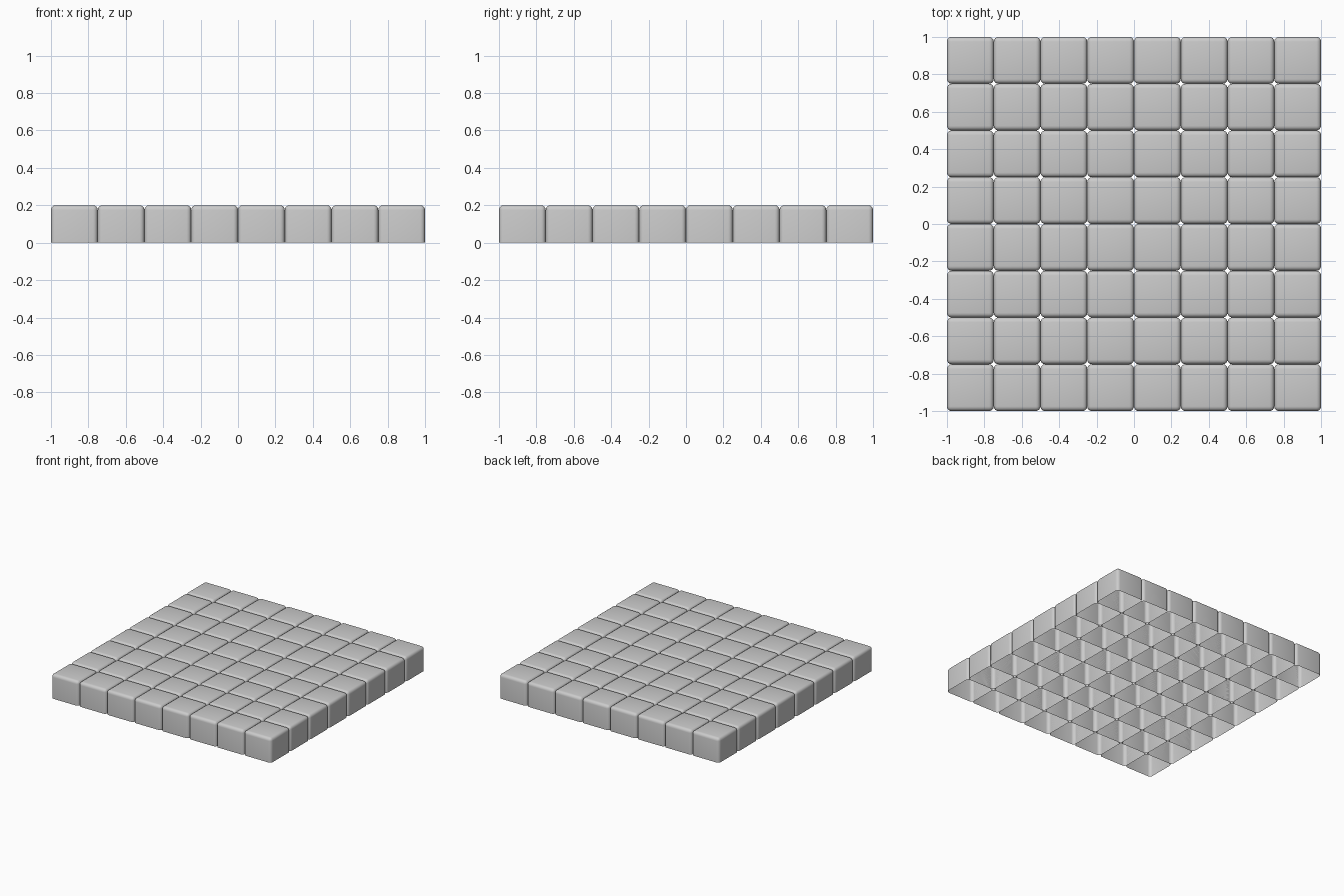
import bpy, bmesh

if "Cube" in bpy.data.objects:
    bpy.data.objects.remove(bpy.data.objects["Cube"])

N = 8            # tiles per side
S = 2.0 / N      # tile size
H = 0.2          # tile height
R = 0.025        # edge rounding

# One open-bottomed tile with rounded vertical and top edges
bm = bmesh.new()
bmesh.ops.create_cube(bm, size=1)
for v in bm.verts:
    v.co = (v.co.x * S, v.co.y * S, (v.co.z + 0.5) * H)
edges = [e for e in bm.edges if max(v.co.z for v in e.verts) > 0.01]
bmesh.ops.bevel(bm, geom=edges, offset=R, offset_type='OFFSET',
                segments=4, profile=0.5, affect='EDGES')
bottom = [f for f in bm.faces if all(v.co.z < 1e-4 for v in f.verts)]
bmesh.ops.delete(bm, geom=bottom, context='FACES')
mesh = bpy.data.meshes.new("tile")
bm.to_mesh(mesh)
bm.free()

tiles = bpy.data.objects.new("tile_grid", mesh)
bpy.context.collection.objects.link(tiles)
tiles.location = (-1 + S / 2, -1 + S / 2, 0)

bpy.context.view_layer.objects.active = tiles
tiles.select_set(True)
bpy.ops.object.shade_smooth_by_angle()

# Repeat the tile along x and y
for name, step in (("columns", (S, 0, 0)), ("rows", (0, S, 0))):
    arr = tiles.modifiers.new(name, 'ARRAY')
    arr.count = N
    arr.use_relative_offset = False
    arr.use_constant_offset = True
    arr.constant_offset_displace = step
